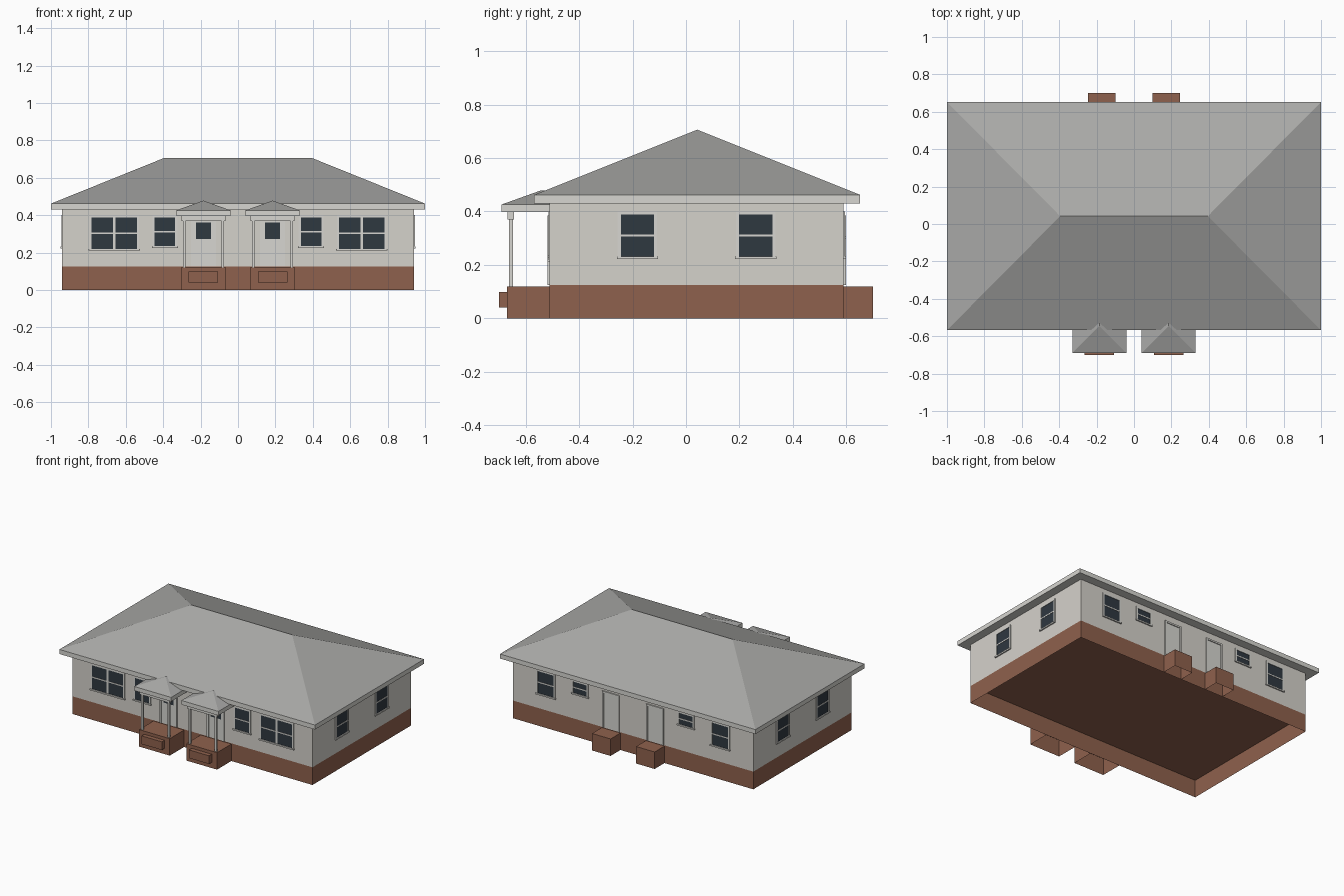
import bpy
import bmesh
from mathutils import Vector

cube = bpy.data.objects.get("Cube")
if cube:
    bpy.data.objects.remove(cube, do_unlink=True)


def material(name, hex_code):
    srgb = [int(hex_code[i:i + 2], 16) / 255 for i in (0, 2, 4)]
    col = [((c + 0.055) / 1.055) ** 2.4 for c in srgb] + [1]
    m = bpy.data.materials.new(name)
    m.use_nodes = True
    m.diffuse_color = col
    bsdf = m.node_tree.nodes["Principled BSDF"]
    bsdf.inputs["Base Color"].default_value = col
    bsdf.inputs["Roughness"].default_value = 0.9
    return m


BRICK = material("brick", "8f614d")
WALL = material("wall_siding", "d5d2cb")
TRIM = material("trim", "d7d6d1")
ROOF = material("roof_shingle", "a9a9a7")
GLASS = material("window_glass", "2f3840")


def finish(name, bm, mat):
    mesh = bpy.data.meshes.new(name)
    bm.to_mesh(mesh)
    bm.free()
    mesh.materials.append(mat)
    ob = bpy.data.objects.new(name, mesh)
    bpy.context.collection.objects.link(ob)
    return ob


def add_box(bm, x, y, z, skip=()):
    """Box from (min, max) ranges; skip drops the faces with these normals."""
    verts = bmesh.ops.create_cube(bm, size=1)["verts"]
    for v in verts:
        v.co = Vector([r[0] if c < 0 else r[1] for c, r in zip(v.co, (x, y, z))])
    faces = {f for v in verts for f in v.link_faces}
    for f in faces:
        f.normal_update()
    drop = [f for f in faces if any(f.normal.dot(Vector(n)) > 0.9 for n in skip)]
    if drop:
        bmesh.ops.delete(bm, geom=drop, context="FACES")


def box(name, mat, x, y, z, skip=()):
    bm = bmesh.new()
    add_box(bm, x, y, z, skip)
    return finish(name, bm, mat)


def hip_roof(name, x, y, z, ridge):
    """Sloped faces from an eave rectangle up to a ridge given by its two ends."""
    bm = bmesh.new()
    a, b, c, d = [bm.verts.new((px, py, z)) for px, py in
                  ((x[0], y[0]), (x[1], y[0]), (x[1], y[1]), (x[0], y[1]))]
    r, s = [bm.verts.new(p) for p in ridge]
    if abs(r.co.x - s.co.x) > 0.01:
        loops = ((a, b, s, r), (b, c, s), (c, d, r, s), (d, a, r))
    else:
        loops = ((a, b, r), (b, c, s, r), (c, d, s), (d, a, r, s))
    for loop in loops:
        bm.faces.new(loop)
    return finish(name, bm, ROOF)


UP, DOWN, FRONT, BACK = (0, 0, 1), (0, 0, -1), (0, -1, 0), (0, 1, 0)
WX, WY0, WY1 = 0.94, -0.51, 0.59
BASE, EAVE, FASCIA = 0.125, 0.43, 0.462

# House body
box("foundation", BRICK, (-WX, WX), (WY0, WY1), (0, BASE), [DOWN])
box("walls", WALL, (-WX, WX), (WY0, WY1), (BASE, EAVE), [DOWN, UP])

# Main roof with its eaves board
box("main_eaves", TRIM, (-1, 1), (-0.568, 0.652), (EAVE, FASCIA), [UP])
hip_roof("main_roof", (-1, 1), (-0.568, 0.652), FASCIA,
         ((-0.395, 0.042, 0.706), (0.395, 0.042, 0.706)))

# Front porches and rear steps, one pair on each side of the middle
for side, sx in (("right", -1), ("left", 1)):
    cx = sx * 0.185

    def span(half, mid=cx):
        return (mid - half, mid + half)

    box(f"{side}_porch_floor", BRICK, span(0.12), (-0.67, WY0), (0, 0.12), [DOWN, BACK])
    box(f"{side}_porch_step", BRICK, span(0.079), (-0.70, -0.67), (0.04, 0.098), [BACK])
    box(f"{side}_porch_beam", TRIM, span(0.118), (-0.668, -0.643), (0.37, 0.397), [UP])
    bm = bmesh.new()
    for px in (-0.103, 0.103):
        add_box(bm, span(0.007, cx + px), (-0.662, -0.648), (0.12, 0.37))
    finish(f"{side}_porch_posts", bm, TRIM)
    box(f"{side}_porch_eaves", TRIM, span(0.145), (-0.69, WY0), (0.397, 0.426), [UP])
    hip_roof(f"{side}_porch_roof", span(0.145), (-0.69, WY0), 0.426,
             ((cx, -0.545, 0.478), (cx, WY0, 0.478)))
    box(f"{side}_rear_step", BRICK, span(0.0725, sx * 0.1725), (WY1, 0.70), (0, 0.12),
        [DOWN, FRONT])


# Plates laid on a wall: u runs along the wall, d is how far it stands out
def plate(bm, wall, u, z, d):
    ranges = {"front": (u, (WY0 - d, WY0)), "back": (u, (WY1, WY1 + d)),
              "left": ((WX, WX + d), u), "right": ((-WX - d, -WX), u)}
    add_box(bm, *ranges[wall], z)


def window(name, wall, u, z, double=False):
    glass, frame = bmesh.new(), bmesh.new()
    plate(glass, wall, u, z, 0.002)
    w, mid = 0.012, (z[0] + z[1]) / 2
    for lo, hi in ((u[0] - w, u[0]), (u[1], u[1] + w)):
        plate(frame, wall, (lo, hi), z, 0.005)
    plate(frame, wall, (u[0] - w, u[1] + w), (z[1], z[1] + w), 0.005)
    plate(frame, wall, (u[0] - 0.015, u[1] + 0.015), (z[0] - 0.01, z[0]), 0.009)
    plate(frame, wall, u, (mid - 0.004, mid + 0.004), 0.004)
    if double:
        c = (u[0] + u[1]) / 2
        plate(frame, wall, (c - 0.007, c + 0.007), z, 0.005)
    finish(name + "_glass", glass, GLASS)
    finish(name + "_frame", frame, TRIM)


def door(name, wall, c, pane):
    leaf, frame = bmesh.new(), bmesh.new()
    half, w, z0, z1 = 0.055, 0.012, 0.125, 0.372
    plate(leaf, wall, (c - half, c + half), (z0, z1), 0.002)
    for lo in (c - half - w, c + half):
        plate(frame, wall, (lo, lo + w), (z0, z1), 0.008)
    plate(frame, wall, (c - half - w, c + half + w), (z1, z1 + w), 0.008)
    finish(name + "_leaf", leaf, TRIM)
    finish(name + "_frame", frame, TRIM)
    if pane:
        glass = bmesh.new()
        plate(glass, wall, (c - 0.04, c + 0.04), (0.274, 0.36), 0.004)
        finish(name + "_glass", glass, GLASS)


# Windows and doors, mirrored across the middle
TOP = 0.388
for side, sx in (("right", -1), ("left", 1)):
    def across(a, b):
        return tuple(sorted((sx * a, sx * b)))

    window(f"front_{side}_double_window", "front", across(0.54, 0.783), (0.22, TOP), True)
    window(f"front_{side}_small_window", "front", across(0.336, 0.446), (0.236, TOP))
    window(f"back_{side}_tall_window", "back", across(0.62, 0.745), (0.232, TOP))
    window(f"back_{side}_short_window", "back", across(0.362, 0.467), (0.308, TOP))
    door(f"front_{side}_door", "front", sx * 0.185, True)
    door(f"back_{side}_door", "back", sx * 0.1725, False)
    window(f"{side}_side_front_window", side, (-0.244, -0.12), (0.232, TOP))
    window(f"{side}_side_rear_window", side, (0.199, 0.323), (0.232, TOP))
